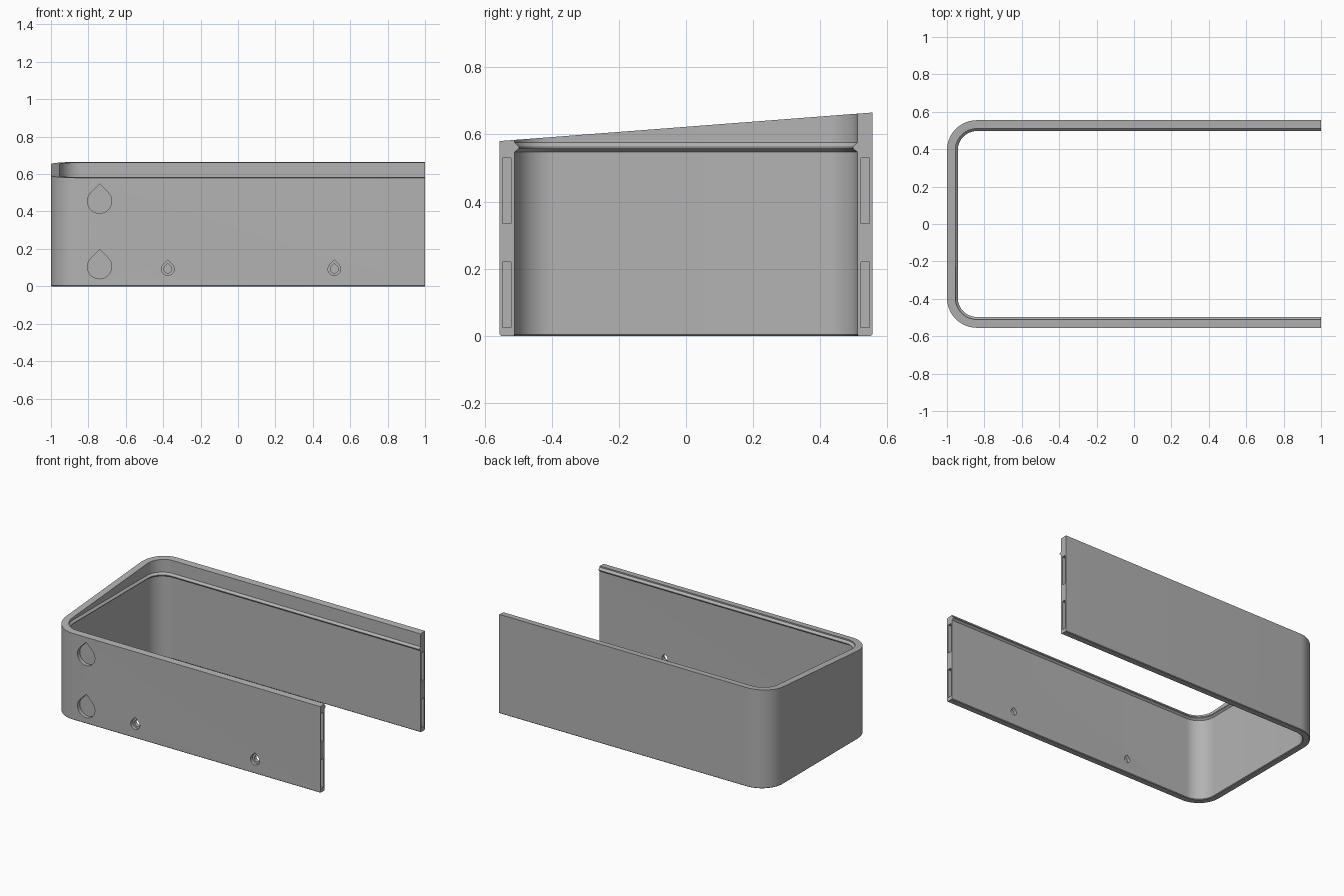
import bpy, bmesh, math

if "Cube" in bpy.data.objects:
    bpy.data.objects.remove(bpy.data.objects["Cube"])

HALF_X, HALF_Y, R, WALL = 1.0, 0.555, 0.16, 0.045

grey = bpy.data.materials.new("plain grey")
grey.diffuse_color = (0.45, 0.45, 0.45, 1)
grey.use_nodes = True
grey.node_tree.nodes["Principled BSDF"].inputs["Base Color"].default_value = grey.diffuse_color


def make_object(name, bm):
    bmesh.ops.recalc_face_normals(bm, faces=bm.faces)
    mesh = bpy.data.meshes.new(name)
    bm.to_mesh(mesh)
    bm.free()
    mesh.materials.append(grey)
    obj = bpy.data.objects.new(name, mesh)
    bpy.context.collection.objects.link(obj)
    return obj


def rim_height(y):
    """Sloped top edge, low at the front and high at the back."""
    return 0.58 + (y + HALF_Y) * 0.085 / (2 * HALF_Y)


# U-shaped path: outer point and inward direction
path = [(HALF_X, -HALF_Y, 0, 1)]
STEPS = 14
for cy, start in ((-HALF_Y + R, 270), (HALF_Y - R, 180)):
    for i in range(STEPS + 1):
        a = math.radians(start - 90 * i / STEPS)
        path.append((-HALF_X + R + R * math.cos(a), cy + R * math.sin(a),
                     -math.cos(a), -math.sin(a)))
path.append((HALF_X, HALF_Y, 0, -1))

# Wall section (inset, height) with inner ridge; None marks the sloped rim
section = [(0.004, 0), (0, 0.004), (0, None), (WALL, None), (WALL, 0.575),
           (WALL + 0.013, 0.562), (WALL + 0.013, 0.558), (WALL, 0.548),
           (WALL, 0.004), (WALL - 0.004, 0)]
bm = bmesh.new()
rings = []
for x, y, nx, ny in path:
    ring = []
    for inset, z in section:
        py = y + ny * inset
        ring.append(bm.verts.new((x + nx * inset, py, rim_height(py) if z is None else z)))
    rings.append(ring)
n = len(section)
for a, b in zip(rings, rings[1:]):
    for i in range(n):
        j = (i + 1) % n
        bm.faces.new((a[i], a[j], b[j], b[i]))
bm.faces.new(rings[0])
bm.faces.new(rings[-1])
shell = make_object("shell_wall", bm)


def box(name, x0, x1, y0, y1, z0, z1):
    bm = bmesh.new()
    bmesh.ops.create_cube(bm, size=1)
    for v in bm.verts:
        v.co = ((x0 + x1) / 2 + v.co.x * (x1 - x0), (y0 + y1) / 2 + v.co.y * (y1 - y0),
                (z0 + z1) / 2 + v.co.z * (z1 - z0))
    return make_object(name, bm)


def teardrop(name, x, z, r, y0, y1):
    """Round prism with a pointed top, running along y."""
    pts = [(x + r * math.cos(math.radians(a)), z + r * math.sin(math.radians(a)))
           for a in range(135, 406, 15)]
    pts.append((x, z + r * math.sqrt(2)))
    bm = bmesh.new()
    face = bm.faces.new([bm.verts.new((px, y0, pz)) for px, pz in pts])
    out = bmesh.ops.extrude_face_region(bm, geom=[face])
    for v in out["geom"]:
        if isinstance(v, bmesh.types.BMVert):
            v.co.y = y1
    return make_object(name, bm)


cutters = []
# Slots in both end faces
for s in (-1, 1):
    for z0, z1 in ((0.025, 0.22), (0.335, 0.53)):
        ya, yb = sorted((s * 0.521, s * 0.547))
        cutters.append(box("slot_cutter", 0.97, 1.05, ya, yb, z0, z1))
# Shallow magnet pockets on the front wall
for z in (0.455, 0.105):
    cutters.append(teardrop("pocket_cutter", -0.74, z, 0.065, -0.6, -HALF_Y + 0.025))
# Screw holes: wide recess, then a narrow hole through the wall
for x in (-0.375, 0.515):
    cutters.append(teardrop("recess_cutter", x, 0.092, 0.034, -0.6, -HALF_Y + 0.022))
    cutters.append(teardrop("hole_cutter", x, 0.092, 0.021, -0.59, -0.45))

bpy.context.view_layer.objects.active = shell
shell.select_set(True)
for c in cutters:
    mod = shell.modifiers.new("cut", 'BOOLEAN')
    mod.operation, mod.solver, mod.object = 'DIFFERENCE', 'EXACT', c
    bpy.ops.object.modifier_apply(modifier=mod.name)
    bpy.data.objects.remove(c)

bpy.ops.object.shade_smooth_by_angle(angle=math.radians(30))
